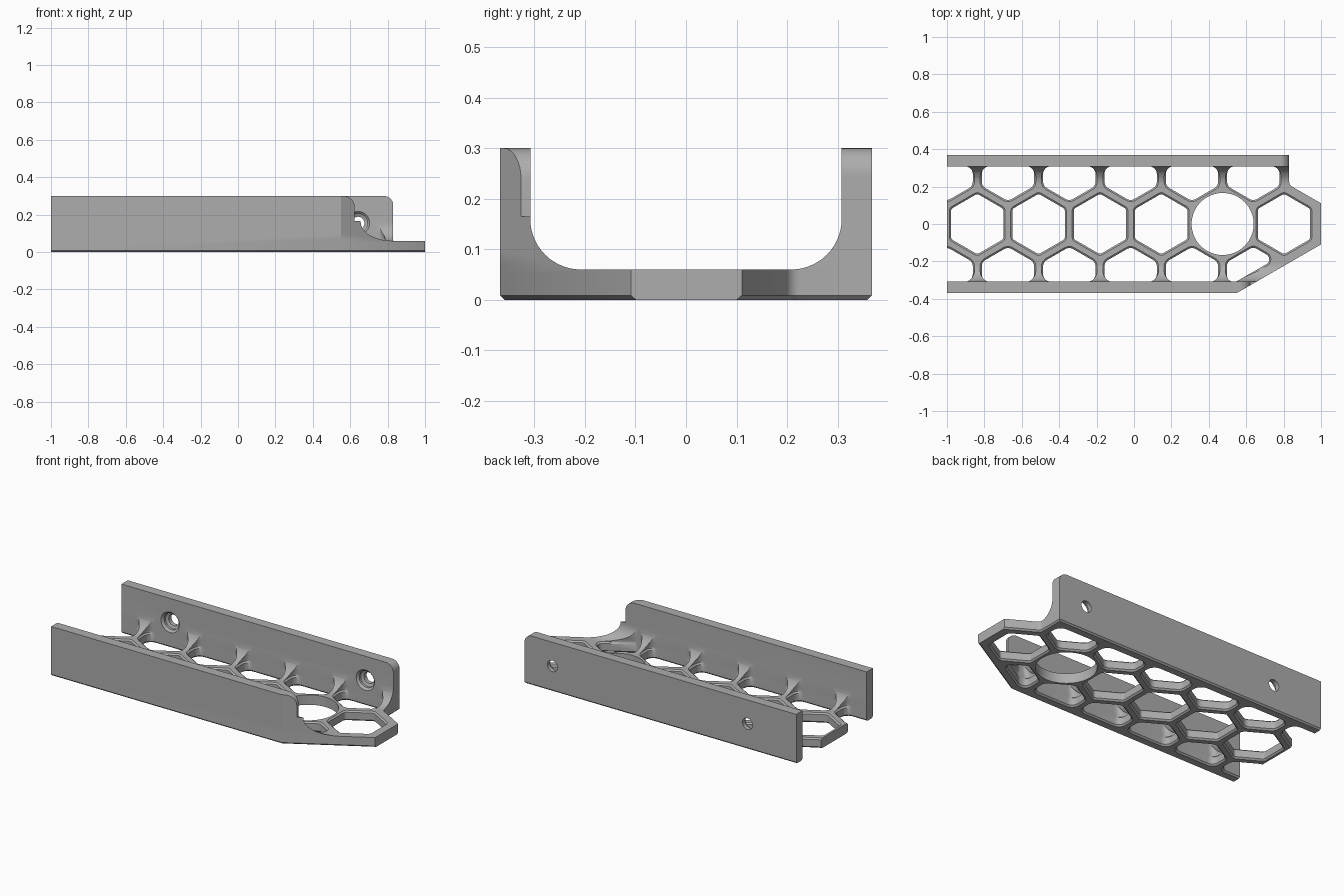
import bpy, bmesh
from math import sin, cos, pi, radians

if "Cube" in bpy.data.objects:
    bpy.data.objects.remove(bpy.data.objects["Cube"])

PITCH, APO, STRUT = 0.328, 0.14, 0.055
FLOOR, TOP, WALL, OUT = 0.06, 0.3, 0.308, 0.368
FIRST = -0.838
CHAMFER = 0.009

grey = bpy.data.materials.new("plain grey")
grey.use_nodes = True
colour = (0.42, 0.42, 0.42, 1)
grey.diffuse_color = colour
grey.node_tree.nodes["Principled BSDF"].inputs["Base Color"].default_value = colour


def loft(bm, rings):
    """Skin matching rings of points and cap both ends."""
    loops = [[bm.verts.new(p) for p in ring] for ring in rings]
    n = len(loops[0])
    for a, b in zip(loops, loops[1:]):
        for i in range(n):
            j = (i + 1) % n
            bm.faces.new((a[i], a[j], b[j], b[i]))
    bm.faces.new(loops[0][::-1])
    bm.faces.new(loops[-1])


def arc(cx, cy, r, a0, a1, steps=8):
    return [(cx + r * cos(a0 + (a1 - a0) * k / steps),
             cy + r * sin(a0 + (a1 - a0) * k / steps)) for k in range(steps + 1)]


def rounded(cx, cy, planes, r, grow):
    """Convex outline from (angle, distance) sides, with corner radius r."""
    pts = []
    planes = sorted((a % 360, d) for a, d in planes)
    for i, (a, da) in enumerate(planes):
        b, db = planes[(i + 1) % len(planes)]
        a, b = radians(a), radians(b)
        b += 2 * pi if b < a else 0
        da, db, s = da - r, db - r, sin(b - a)
        x = (da * sin(b) - db * sin(a)) / s
        y = (db * cos(a) - da * cos(b)) / s
        pts += arc(cx + x, cy + y, r + grow, a, b, 6)
    return pts


def cell(bm, cx, cy, planes, r, top_chamfer=True):
    """Vertical cutter that widens at the floor's lower and upper edges."""
    t = CHAMFER if top_chamfer else 0
    rings = []
    for z, g in ((-0.05, CHAMFER), (0, CHAMFER), (CHAMFER, 0), (FLOOR - 0.008, 0),
                 (FLOOR, t), (FLOOR + 0.01, t), (0.1, 0), (0.4, 0)):
        ring = rounded(cx, cy, planes, r, g)
        if top_chamfer and z > 0.03:
            lim = WALL - 0.0005
            ring = [(x, max(-lim, min(lim, y))) for x, y in ring]
        rings.append([(x, y, z) for x, y in ring])
    loft(bm, rings)


def end_corner(bm, x, r, low, y0, y1):
    """Cutter that rounds the top corner of a wall's end."""
    pts = arc(x - r, TOP - r, r, pi / 2, 0)
    pts += [(x, low), (x + 0.3, low), (x + 0.3, 0.4), (x - r, 0.4)]
    loft(bm, [[(px, y, pz) for px, pz in pts] for y in (y0, y1)])


def finish(bm, name):
    bmesh.ops.remove_doubles(bm, verts=bm.verts, dist=1e-5)
    bmesh.ops.recalc_face_normals(bm, faces=bm.faces)
    mesh = bpy.data.meshes.new(name)
    bm.to_mesh(mesh)
    bm.free()
    obj = bpy.data.objects.new(name, mesh)
    bpy.context.collection.objects.link(obj)
    return obj


# Channel: floor, two walls and the inner fillets
R = 0.1
half = [(OUT - CHAMFER, 0), (OUT, CHAMFER), (OUT, TOP), (WALL, TOP)]
half += arc(WALL - R, FLOOR + R, R, 0, -pi / 2, 14)
profile = half + [(-y, z) for y, z in reversed(half)]
bm = bmesh.new()
loft(bm, [[(x, y, z) for y, z in profile] for x in (-1, 1)])
channel = finish(bm, "honeycomb_channel")
channel.data.materials.append(grey)

# Floor openings: middle row of hexagons with one round hole
bm = bmesh.new()
for i in range(6):
    x = FIRST + PITCH * i
    if i == 4:
        loft(bm, [[(px, py, z) for px, py in arc(x, 0, 0.166, 0, 2 * pi * 63 / 64, 63)]
                  for z in (-0.05, 0.4)])
    else:
        cell(bm, x, 0, [(a, APO) for a in range(0, 360, 60)], 0.02)

# Openings beside both walls, leaving ribs between them
row = PITCH * sin(pi / 3)
for i in range(6):
    x = FIRST + PITCH * (i - 0.5)
    for side in (1, -1):
        if side < 0 and i == 5:
            planes = [(60, APO), (120, APO), (180, APO), (270, WALL - row), (300, 0.03 - STRUT)]
            cell(bm, x, -row, planes, 0.03)
        else:
            planes = [(0, APO), (90 * side, WALL - row), (180, APO),
                      (240 * side, APO), (300 * side, APO)]
            cell(bm, x, side * row, planes, 0.04)

# Angled nose: one long diagonal in front, one notch behind
cell(bm, 1.0, -0.6, [(0, 0.4), (120, 0.425), (270, 0.4)], 0.02, False)
cell(bm, 1.2, 0.6, [(0, 0.4), (90, 0.4), (180, 0.37), (240, 0.524)], 0.03, False)
openings = finish(bm, "opening_cutter")

# Rounded wall ends and countersunk screw holes
bm = bmesh.new()
end_corner(bm, 0.83, 0.05, 0.24, 0.3, 0.4)
end_corner(bm, 0.624, 0.06, 0.165, -0.4, -0.3)
for x in (-0.672, 0.642):
    steps = ((0.28, 0.062), (WALL, 0.062), (0.32, 0.05), (0.335, 0.05),
             (0.342, 0.034), (0.4, 0.034))
    loft(bm, [[(px, y, pz) for px, pz in arc(x, 0.155, r, 0, 2 * pi * 31 / 32, 31)]
              for y, r in steps])
ends = finish(bm, "end_cutter")

# Apply the cuts
for cutter in (openings, ends):
    mod = channel.modifiers.new(cutter.name, "BOOLEAN")
    mod.operation = "DIFFERENCE"
    mod.solver = "EXACT"
    mod.use_self = True
    mod.object = cutter
    cutter.hide_render = True
bpy.context.view_layer.update()
graph = bpy.context.evaluated_depsgraph_get()
mesh = bpy.data.meshes.new_from_object(channel.evaluated_get(graph))
channel.modifiers.clear()
channel.data = mesh
for cutter in (openings, ends):
    bpy.data.objects.remove(cutter)

bpy.ops.object.select_all(action="DESELECT")
channel.select_set(True)
bpy.context.view_layer.objects.active = channel
bpy.ops.object.shade_smooth_by_angle(angle=radians(30))
